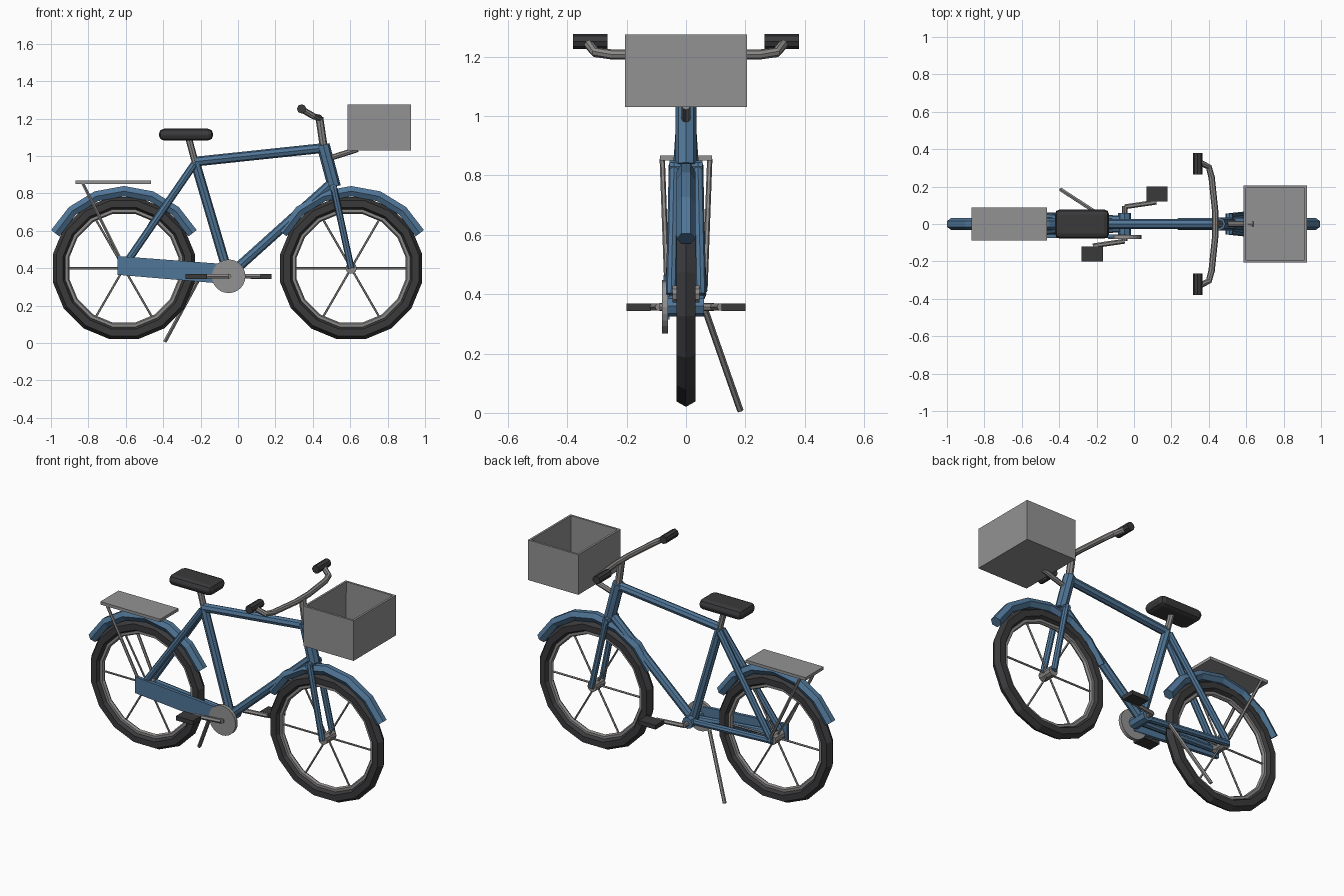
import bpy, bmesh, math
from mathutils import Vector, Matrix

if "Cube" in bpy.data.objects:
    bpy.data.objects.remove(bpy.data.objects["Cube"])


def mat(name, rgb):
    m = bpy.data.materials.new(name)
    m.diffuse_color = (*rgb, 1)
    m.use_nodes = True
    m.node_tree.nodes["Principled BSDF"].inputs["Base Color"].default_value = m.diffuse_color
    return m


BLUE = mat("blue_paint", (0.08, 0.18, 0.31))
METAL = mat("grey_metal", (0.26, 0.25, 0.245))
GREY = mat("basket_grey", (0.29, 0.29, 0.295))
DARK = mat("black_rubber", (0.042, 0.041, 0.044))


def finish(bm, name, m):
    bmesh.ops.recalc_face_normals(bm, faces=bm.faces)
    me = bpy.data.meshes.new(name)
    bm.to_mesh(me)
    bm.free()
    me.materials.append(m)
    ob = bpy.data.objects.new(name, me)
    bpy.context.collection.objects.link(ob)
    return ob


def tube(name, pts, r, m, sides=8):
    """Capped tube swept along a path."""
    pts = [Vector(p) for p in pts]
    bm = bmesh.new()
    rings = []
    span = (pts[-1] - pts[0]).normalized()
    ref = Vector((0, 1, 0)) if abs(span.y) < 0.9 else Vector((1, 0, 0))
    for i, p in enumerate(pts):
        a = (p - pts[i - 1]).normalized() if i else None
        b = (pts[i + 1] - p).normalized() if i < len(pts) - 1 else None
        t = ((a or b) + (b or a)).normalized()
        u = (ref - t * ref.dot(t)).normalized()
        w = t.cross(u)
        rings.append([bm.verts.new(p + r * (u * math.cos(k * math.tau / sides)
                                            + w * math.sin(k * math.tau / sides)))
                      for k in range(sides)])
    for r0, r1 in zip(rings, rings[1:]):
        for k in range(sides):
            j = (k + 1) % sides
            bm.faces.new((r0[k], r0[j], r1[j], r1[k]))
    bm.faces.new(rings[0])
    bm.faces.new(rings[-1])
    return finish(bm, name, m)


def box(name, lo, hi, m, bevel=0, segs=2):
    lo, hi = Vector(lo), Vector(hi)
    bm = bmesh.new()
    bmesh.ops.create_cube(bm, size=1, matrix=Matrix.Translation((lo + hi) / 2)
                          @ Matrix.Diagonal((*(hi - lo), 1)))
    if bevel:
        bmesh.ops.bevel(bm, geom=bm.edges[:], offset=bevel, segments=segs,
                        profile=0.5, affect='EDGES')
    return finish(bm, name, m)


def torus(name, c, R, r, minor, m):
    bpy.ops.mesh.primitive_torus_add(location=c, rotation=(math.pi / 2, math.pi / 16, 0),
                                     major_segments=16, minor_segments=minor,
                                     major_radius=R, minor_radius=r)
    ob = bpy.context.object
    ob.name = name
    ob.data.materials.append(m)


# wheels with hubs, spokes and fenders
for side, x in (("rear", -0.61), ("front", 0.605)):
    c = Vector((x, 0, 0.4))
    torus(side + "_tyre", c, 0.35, 0.037, 6, DARK)
    torus(side + "_rim", c, 0.312, 0.015, 6, METAL)
    tube(side + "_hub", [c + Vector((0, -0.045, 0)), c + Vector((0, 0.045, 0))], 0.03, METAL, 10)
    for i in range(6):
        a = i * math.pi / 3
        d = Vector((math.cos(a), 0, math.sin(a)))
        tube(f"{side}_spoke_{i}", [c, c + d * 0.31], 0.006, METAL, 5)
    arc = [math.radians(27 + 21 * i) for i in range(7)]
    tube(side + "_fender", [c + 0.412 * Vector((math.cos(a), 0, math.sin(a))) for a in arc],
         0.032, BLUE, 6)

# frame
BB = (-0.05, 0, 0.36)
SEAT = (-0.23, 0, 0.97)
tube("seat_tube", [BB, SEAT], 0.026, BLUE)
tube("top_tube", [SEAT, (0.46, 0, 1.043)], 0.026, BLUE)
tube("down_tube", [BB, (0.495, 0, 0.85)], 0.026, BLUE)
tube("head_tube", [(0.455, 0, 1.06), (0.515, 0, 0.835)], 0.035, BLUE)
tube("bottom_bracket", [(-0.05, -0.06, 0.36), (-0.05, 0.06, 0.36)], 0.035, BLUE)
tube("fork_crown", [(0.51, -0.055, 0.83), (0.51, 0.055, 0.83)], 0.02, BLUE)
for s, n in ((-1, "right"), (1, "left")):
    tube(n + "_fork_leg", [(0.51, s * 0.04, 0.84), (0.605, s * 0.05, 0.4)], 0.018, BLUE)
    tube(n + "_seat_stay", [(-0.235, s * 0.015, 0.955), (-0.61, s * 0.052, 0.41)], 0.02, BLUE)
    tube(n + "_chain_stay", [(-0.05, s * 0.025, 0.36), (-0.62, s * 0.05, 0.4)], 0.019, BLUE)
    # rack support
    tube(n + "_rack_stay", [(-0.83, s * 0.08, 0.855), (-0.615, s * 0.064, 0.42)], 0.009, METAL, 6)

# rear rack plate
box("rear_rack", (-0.87, -0.088, 0.85), (-0.465, 0.088, 0.868), GREY)

# chain guard, tapered plate
bm = bmesh.new()
f = bm.faces.new([bm.verts.new((x, -0.076, z)) for x, z in
                  ((-0.645, 0.365), (-0.05, 0.315), (-0.04, 0.42), (-0.645, 0.465))])
ext = bmesh.ops.extrude_face_region(bm, geom=[f])
bmesh.ops.translate(bm, vec=(0, 0.02, 0),
                    verts=[g for g in ext["geom"] if isinstance(g, bmesh.types.BMVert)])
bm.normal_update()
# keep the starting face as the closed front cap
if not f.is_valid or len([q for q in bm.faces if abs(q.normal.y) > 0.9]) < 2:
    bmesh.ops.holes_fill(bm, edges=bm.edges[:])
finish(bm, "chain_guard", BLUE)

# chainring, cranks and pedals
tube("chainring", [(-0.05, -0.081, 0.357), (-0.05, -0.06, 0.357)], 0.09, GREY, 24)
tube("crank_axle", [(-0.05, -0.09, 0.357), (-0.05, 0.095, 0.357)], 0.014, METAL)
for s, n in ((-1, "right"), (1, "left")):
    tube(n + "_crank", [(-0.05, s * 0.092, 0.357), (-0.05 + s * 0.17, s * 0.117, 0.357)],
         0.013, METAL, 6)
    px = -0.05 + s * 0.173
    y0, y1 = sorted((s * 0.12, s * 0.2))
    box(n + "_pedal", (px - 0.057, y0, 0.343), (px + 0.057, y1, 0.369), DARK)

# kickstand
tube("kickstand", [(-0.2, 0.06, 0.36), (-0.39, 0.183, 0.008)], 0.011, METAL, 6)

# seat
tube("seat_post", [SEAT, (-0.265, 0, 1.1)], 0.018, METAL)
box("seat", (-0.423, -0.078, 1.083), (-0.133, 0.078, 1.146), DARK, 0.027)

# handlebar
tube("stem", [(0.458, 0, 1.05), (0.435, 0, 1.205)], 0.021, METAL)
half = [(0.4, 0.305, 1.215), (0.415, 0.25, 1.208), (0.435, 0.06, 1.205)]
path = [(0.34, 0.335, 1.25)] + half
tube("handlebar", path + [(x, -y, z) for x, y, z in reversed(path)], 0.017, METAL)
for s, n in ((-1, "right"), (1, "left")):
    tube(n + "_grip", [(0.34, s * 0.265, 1.252), (0.34, s * 0.38, 1.252)], 0.025, DARK)

# open front basket on a bracket
basket = box("basket", (0.585, -0.205, 1.03), (0.925, 0.205, 1.275), GREY)
bm = bmesh.new()
bm.from_mesh(basket.data)
bmesh.ops.delete(bm, geom=[q for q in bm.faces if q.normal.z > 0.9], context='FACES')
bm.to_mesh(basket.data)
bm.free()
sol = basket.modifiers.new("walls", 'SOLIDIFY')
sol.thickness = 0.018
sol.offset = -1
tube("basket_bracket", [(0.48, 0, 0.985), (0.64, 0, 1.036)], 0.015, METAL)
